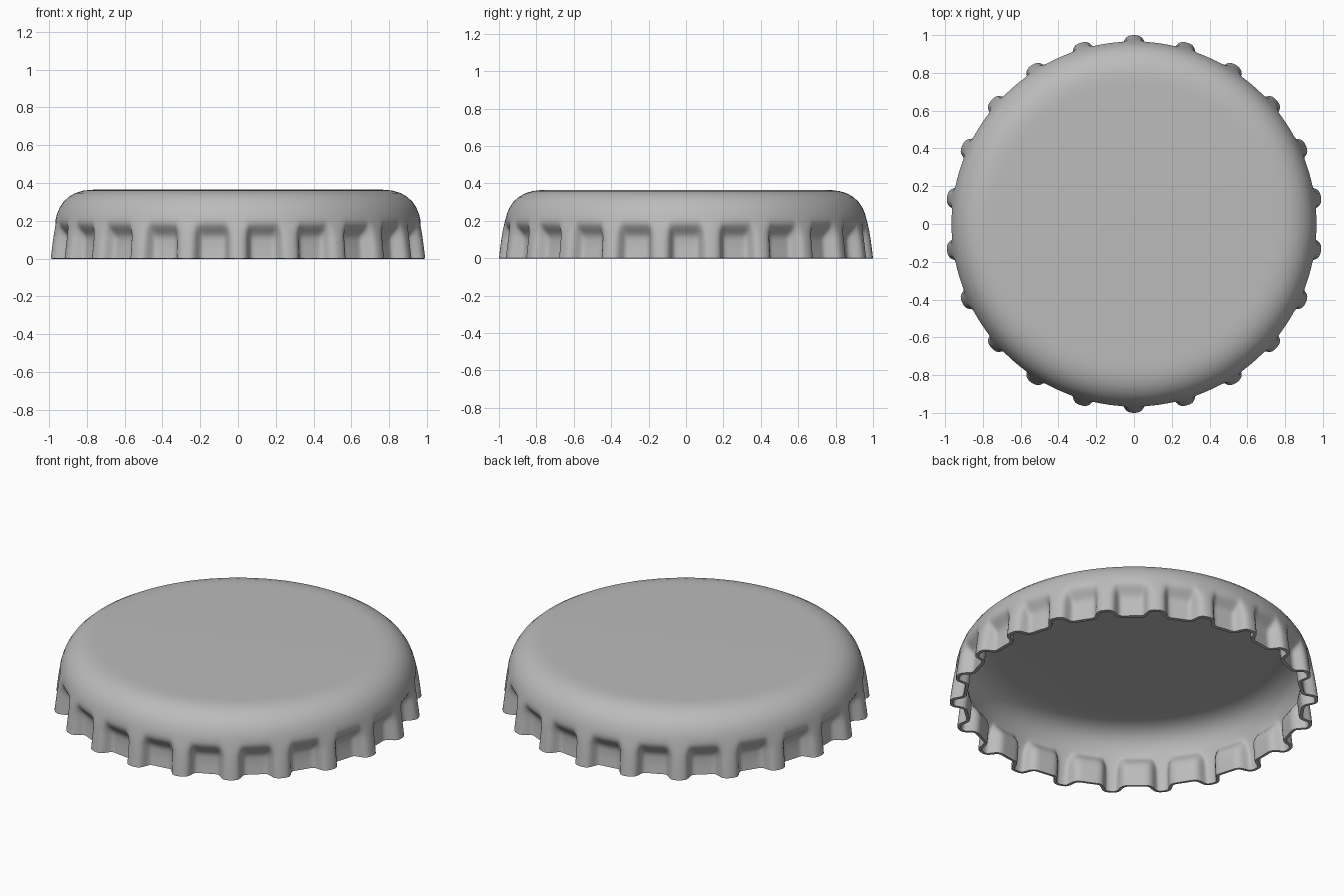
import bpy, bmesh, math

if "Cube" in bpy.data.objects:
    bpy.data.objects.remove(bpy.data.objects["Cube"], do_unlink=True)

FLUTES = 22
THICKNESS = 0.018

# Bare metal
metal = bpy.data.materials.new("grey metal")
metal.use_nodes = True
grey = (0.5, 0.5, 0.5, 1.0)
metal.diffuse_color = grey
metal.node_tree.nodes["Principled BSDF"].inputs["Base Color"].default_value = grey

# Side profile from the flat top down: height, radius on a flute, radius between flutes
profile = [
    (0.365, 0.74, 0.74), (0.364, 0.78, 0.78), (0.359, 0.82, 0.82),
    (0.347, 0.86, 0.86), (0.327, 0.895, 0.895), (0.300, 0.924, 0.924),
    (0.268, 0.945, 0.945), (0.235, 0.958, 0.958), (0.205, 0.966, 0.966),
    (0.185, 0.971, 0.965), (0.168, 0.975, 0.957), (0.150, 0.979, 0.943),
    (0.132, 0.982, 0.929), (0.115, 0.985, 0.921), (0.095, 0.988, 0.919),
    (0.050, 0.994, 0.922), (0.008, 0.999, 0.927), (0.0, 1.0, 0.928),
]

# Half of one flute: angle as a share of the pitch, bulge
half = [(0.0, 1.0), (0.06, 0.985), (0.11, 0.93), (0.15, 0.82), (0.18, 0.66),
        (0.205, 0.45), (0.23, 0.24), (0.26, 0.09), (0.30, 0.015), (0.36, 0.0)]
flute = [(-a, w) for a, w in reversed(half[1:])] + half + [(0.5, 0.0)]
columns = [(math.tau * (i + a) / FLUTES - math.pi / 2, w)
           for i in range(FLUTES) for a, w in flute]

# Shell: rings of the profile joined by quads, closed by a flat top
bm = bmesh.new()
rings = []
for z, ridge, valley in profile:
    ring = []
    for angle, w in columns:
        r = valley + (ridge - valley) * w
        ring.append(bm.verts.new((r * math.cos(angle), r * math.sin(angle), z)))
    rings.append(ring)
n = len(columns)
for upper, lower in zip(rings, rings[1:]):
    for i in range(n):
        j = (i + 1) % n
        bm.faces.new((upper[i], lower[i], lower[j], upper[j]))
bm.faces.new(rings[0])
bmesh.ops.recalc_face_normals(bm, faces=bm.faces)

mesh = bpy.data.meshes.new("crimped_cap")
bm.to_mesh(mesh)
bm.free()
mesh.materials.append(metal)
cap = bpy.data.objects.new("crimped_cap", mesh)
bpy.context.collection.objects.link(cap)

# Sheet thickness, grown inward
solid = cap.modifiers.new("sheet_thickness", "SOLIDIFY")
solid.thickness = THICKNESS
solid.offset = -1

# Smooth shading with a sharp rim
bpy.ops.object.select_all(action="DESELECT")
cap.select_set(True)
bpy.context.view_layer.objects.active = cap
bpy.ops.object.modifier_apply(modifier=solid.name)
bpy.ops.object.shade_smooth_by_angle(angle=math.radians(40))
